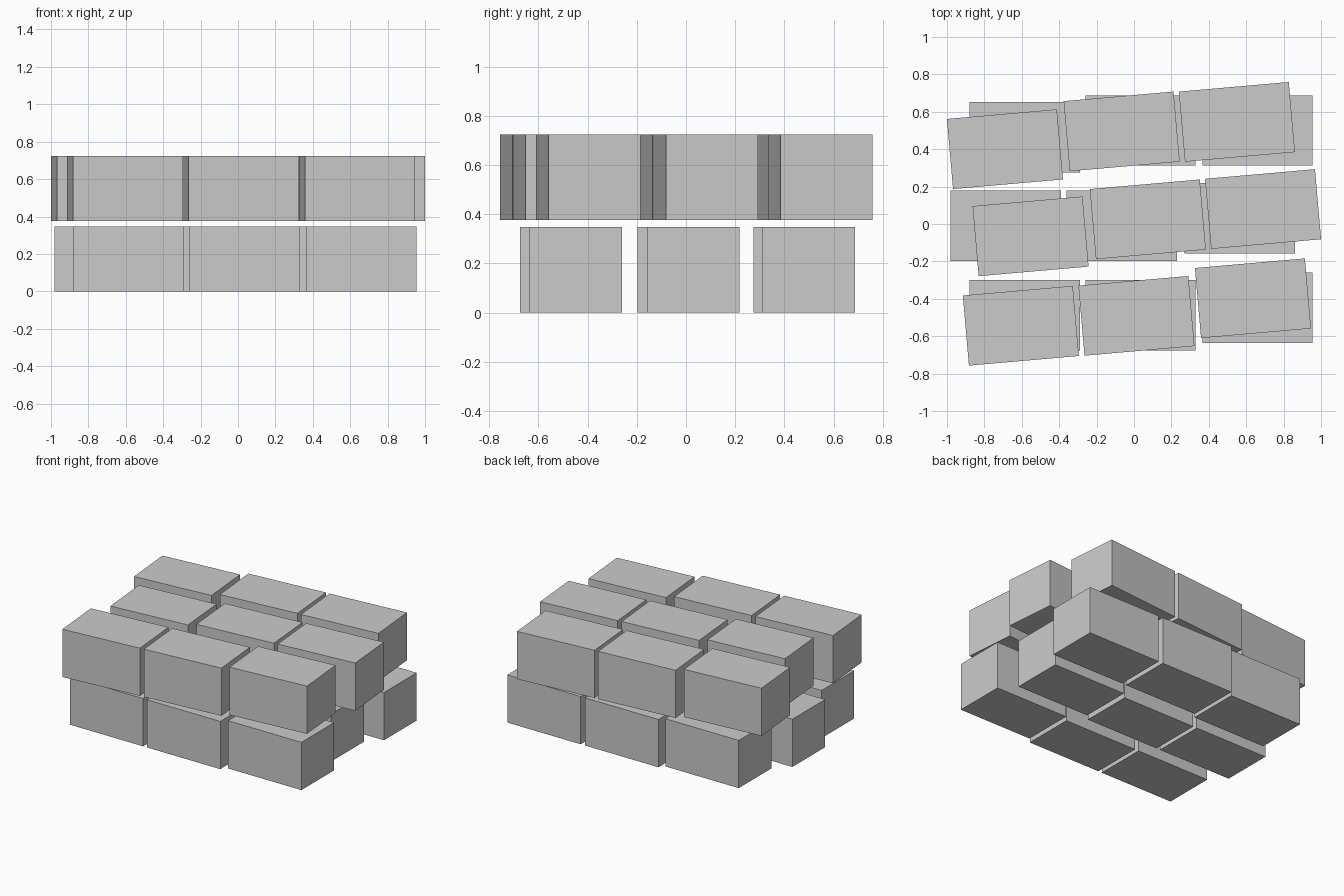
import bpy
from math import radians

if "Cube" in bpy.data.objects:
    bpy.data.objects.remove(bpy.data.objects["Cube"])

L, D, H = 0.59, 0.376, 0.347   # block size
GAP = 0.03                     # space between the layers


def block(name, x, y, z, angle):
    bpy.ops.mesh.primitive_cube_add(size=1, location=(x, y, z + H / 2),
                                    rotation=(0, 0, radians(angle)))
    ob = bpy.context.object
    ob.name = name
    ob.dimensions = (L, D, H)
    bpy.ops.object.transform_apply(location=False, rotation=False, scale=True)


# Block centres, front row to back row, left to right
lower = [
    (-0.585, -0.487), (0.035, -0.487), (0.66, -0.448),
    (-0.685, -0.01), (-0.065, -0.01), (0.565, 0.03),
    (-0.585, 0.463), (0.035, 0.5), (0.66, 0.5),
]
upper = [
    (-0.605, -0.544), (0.013, -0.491), (0.636, -0.397),
    (-0.553, -0.066), (0.074, 0.025), (0.69, 0.08),
    (-0.69, 0.4), (-0.066, 0.495), (0.55, 0.546),
]

# Square lower layer, slightly turned upper layer
for label, spots, z, angle in (("lower", lower, 0, 0),
                               ("upper", upper, H + GAP, 5)):
    for i, (x, y) in enumerate(spots):
        block(f"{label}_block_row{i // 3 + 1}_{i % 3 + 1}", x, y, z, angle)
